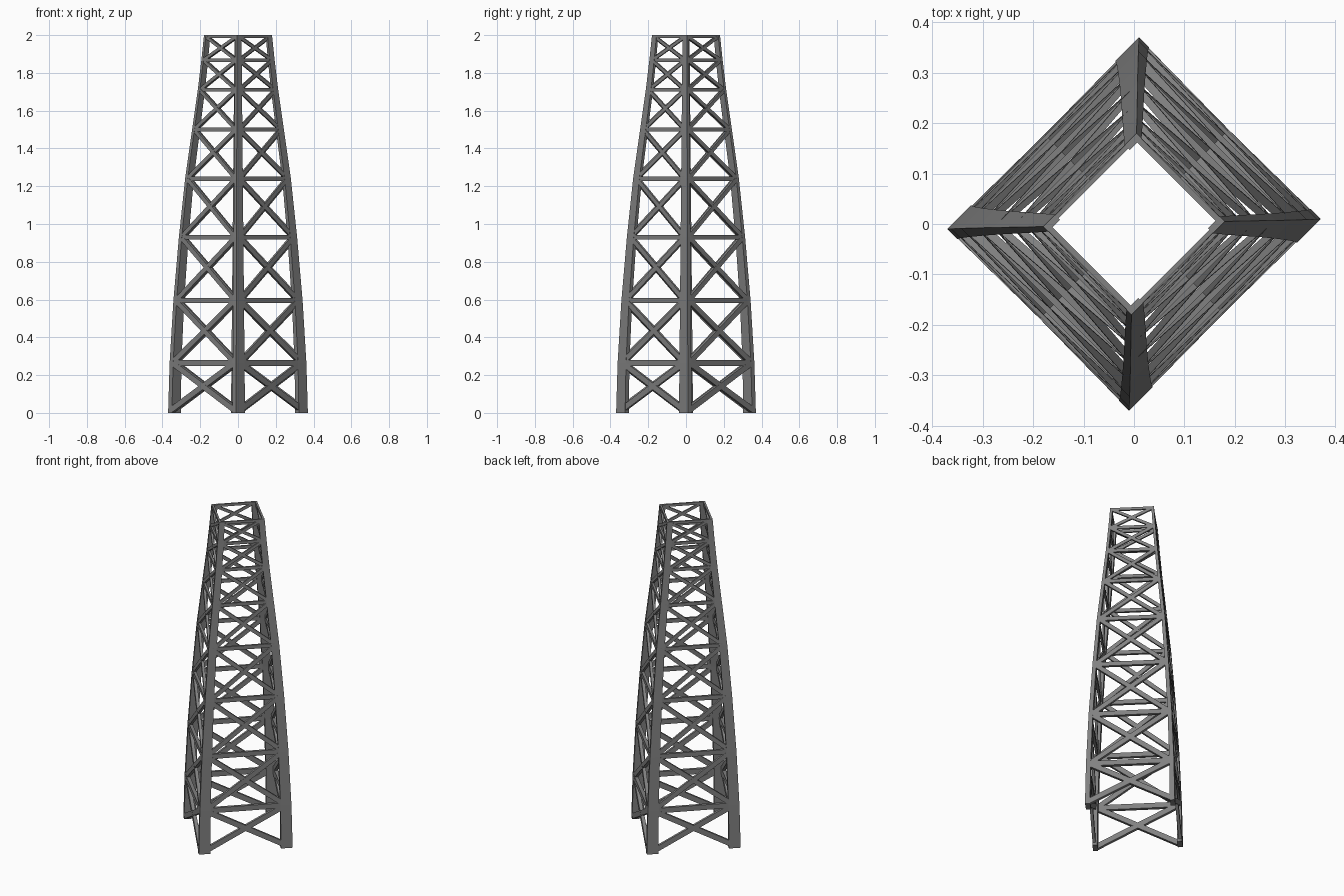
import bpy, bmesh, math
from mathutils import Vector, Matrix

if "Cube" in bpy.data.objects:
    bpy.data.objects.remove(bpy.data.objects["Cube"])

steel = bpy.data.materials.new("dark_grey_steel")
steel.diffuse_color = (0.22, 0.22, 0.22, 1)
steel.use_nodes = True
steel.node_tree.nodes["Principled BSDF"].inputs["Base Color"].default_value = steel.diffuse_color

# level height, outer corner radius of the tower at that level
LEVELS = [(0, .37), (.265, .362), (.595, .342), (.93, .313), (1.24, .28),
          (1.5, .243), (1.71, .213), (1.867, .194), (1.992, .18)]
TURN = Matrix.Rotation(math.radians(45), 4, 'Z')   # square plan turned to a diamond


def scale(z):
    return 1 - 0.5 * z / 2


def outer(level):
    """Outer half-extents of the tower along its two plan directions."""
    z, r = level
    half, skew = r / math.sqrt(2), .0072 * scale(z)
    return half + skew, half - skew


def leg_size(z):
    return .067 * scale(z), .028 * scale(z)


def finish(name, bm):
    bmesh.ops.recalc_face_normals(bm, faces=bm.faces)
    bm.transform(TURN)
    me = bpy.data.meshes.new(name)
    bm.to_mesh(me)
    bm.free()
    me.materials.append(steel)
    ob = bpy.data.objects.new(name, me)
    bpy.context.collection.objects.link(ob)


def beam(bm, p, q, normal, width, depth):
    """Box from p to q, width in the tower face, depth along its normal."""
    d = (q - p).normalized()
    side = normal.cross(d).normalized()
    out = d.cross(side)
    m = Matrix((d * (q - p).length, side * width, out * depth)).transposed().to_4x4()
    m.translation = (p + q) / 2
    bmesh.ops.create_cube(bm, size=1, matrix=m)


# Corner legs: flat bars lofted through the levels
for name, sx, sy in (("front_leg", -1, -1), ("right_leg", 1, -1),
                     ("back_leg", 1, 1), ("left_leg", -1, 1)):
    bm = bmesh.new()
    rings = []
    for i, lev in enumerate(LEVELS):
        z = 2.0 if i == len(LEVELS) - 1 else lev[0]
        w, t = leg_size(z)
        a, b = outer(lev)
        rings.append([bm.verts.new((sx * x, sy * y, z))
                      for x, y in ((a, b), (a - w, b), (a - w, b - t), (a, b - t))])
    for lo, hi in zip(rings, rings[1:]):
        for k in range(4):
            j = (k + 1) % 4
            bm.faces.new((lo[k], lo[j], hi[j], hi[k]))
    bm.faces.new(rings[0])
    bm.faces.new(rings[-1])
    finish(name, bm)

# Lattice on each of the four faces, set flush with the outside of the legs
for f, side in enumerate(("front_right", "back_right", "back_left", "front_left")):
    spin = Matrix.Rotation(f * math.pi / 2, 3, 'Z')
    normal = spin @ Vector((0, -1, 0))
    wide = f % 2 == 0                      # faces that show the broad side of the legs
    depth = .018 if wide else .022
    bars, braces = bmesh.new(), bmesh.new()

    def corner(level, sign, lift=0):
        z = level[0]
        (a, b), (w, t) = outer(level), leg_size(z)
        along, away = (a - w / 2, b) if wide else (b - t * .6, a)
        return spin @ Vector((sign * along, -(away - depth * scale(z) / 2 - .001), z + lift))

    # Horizontal bars
    for lev in LEVELS[1:]:
        s = scale(lev[0])
        h = .016 if lev is LEVELS[-1] else .034 * s
        beam(bars, corner(lev, -1), corner(lev, 1), normal, h, depth * s)
    # Crossed braces
    for lo, hi in zip(LEVELS, LEVELS[1:]):
        s = scale(lo[0])
        lift = .015 if lo[0] == 0 else 0
        for sign in (-1, 1):
            beam(braces, corner(lo, sign, lift), corner(hi, -sign), normal,
                 .031 * s, depth * s * .95)
    finish(side + "_horizontal_bars", bars)
    finish(side + "_cross_braces", braces)
